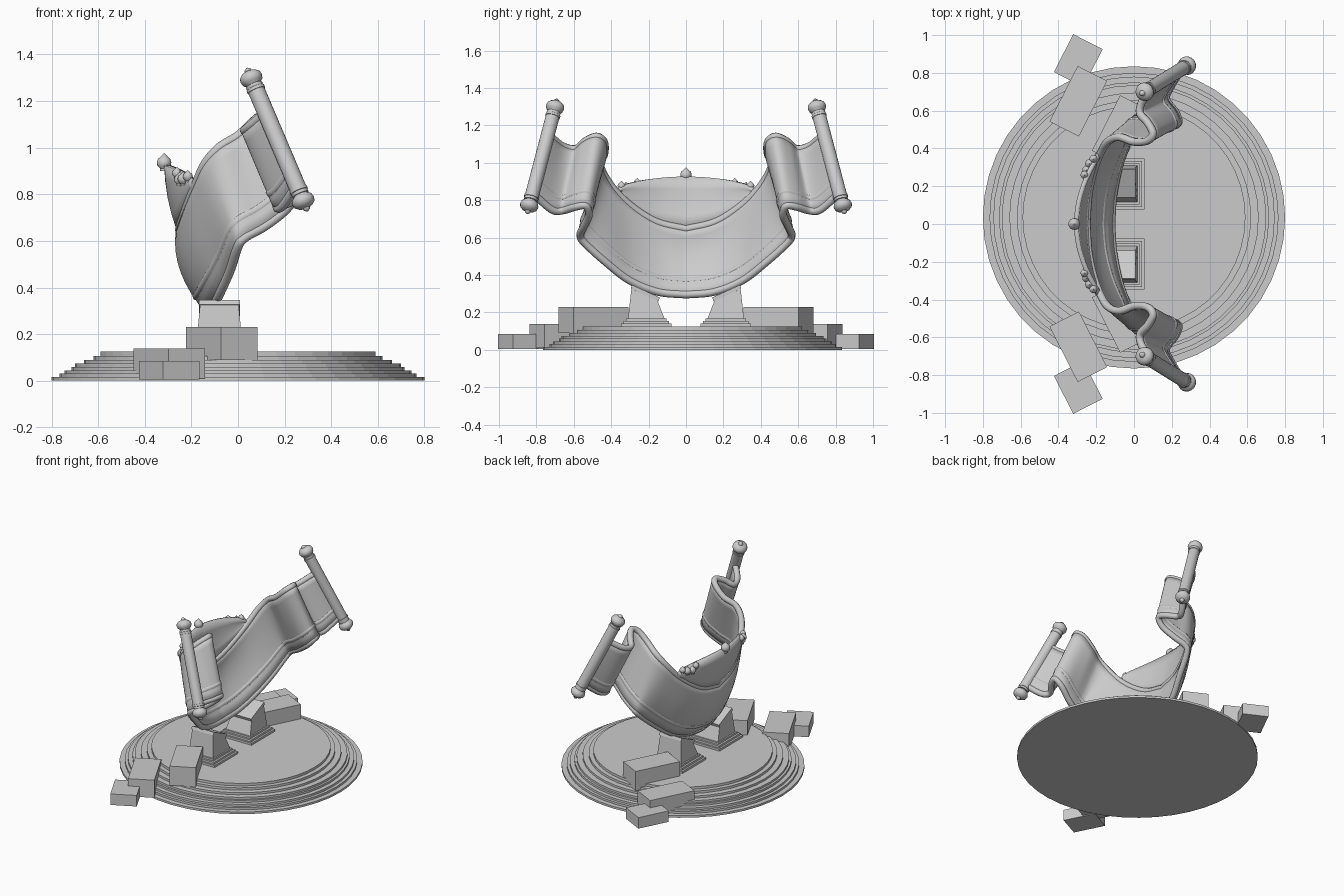
import bpy, bmesh, math
from mathutils import Vector as V, Matrix

if "Cube" in bpy.data.objects:
    bpy.data.objects.remove(bpy.data.objects["Cube"])

def add(name, verts, faces, smooth=True):
    me = bpy.data.meshes.new(name)
    me.from_pydata([tuple(v) for v in verts], [], faces)
    bm = bmesh.new(); bm.from_mesh(me)
    bmesh.ops.recalc_face_normals(bm, faces=bm.faces)
    bm.to_mesh(me); bm.free()
    ob = bpy.data.objects.new(name, me)
    bpy.context.collection.objects.link(ob)
    if smooth:
        bpy.ops.object.select_all(action='DESELECT')
        ob.select_set(True)
        bpy.context.view_layer.objects.active = ob
        bpy.ops.object.shade_smooth_by_angle(angle=math.radians(40))
    return ob

def lathe(name, profile, origin, axis=V((0, 0, 1)), n=20, smooth=True):
    """Spin (radius, height) points about an axis."""
    q = V((0, 0, 1)).rotation_difference(axis)
    vs = [origin + q @ V((r * math.cos(a), r * math.sin(a), h)) for r, h in profile
          for a in [2 * math.pi * i / n for i in range(n)]]
    fs = [[k * n + i, k * n + (i + 1) % n, (k + 1) * n + (i + 1) % n, (k + 1) * n + i]
          for k in range(len(profile) - 1) for i in range(n)]
    fs += [list(range(n)), list(range(len(vs) - n, len(vs)))]
    return add(name, vs, fs, smooth)

def spline(pts, steps=6):
    """Smooth curve through points (Catmull-Rom)."""
    p = [pts[0] * 2 - pts[1]] + pts + [pts[-1] * 2 - pts[-2]]
    out = []
    for i in range(1, len(p) - 2):
        a, b, c, d = p[i - 1:i + 3]
        for s in range(steps):
            t = s / steps
            out.append(0.5 * (2 * b + (c - a) * t + (2 * a - 5 * b + 4 * c - d) * t * t
                              + (3 * b - a - 3 * c + d) * t ** 3))
    return out + [pts[-1]]

def flip(p):
    return V((p.x, -p.y, p.z))

def mirrored(half):
    return [flip(p) for p in half[:0:-1]] + half

def sheet(name, rows, thick):
    n = len(rows[0])
    fs = [[k * n + i, k * n + i + 1, (k + 1) * n + i + 1, (k + 1) * n + i]
          for k in range(len(rows) - 1) for i in range(n - 1)]
    ob = add(name, [v for r in rows for v in r], fs)
    m = ob.modifiers.new("thickness", 'SOLIDIFY')
    m.thickness, m.offset = thick, 0
    return ob

def tube(name, pts, radius):
    cu = bpy.data.curves.new(name, 'CURVE')
    cu.dimensions, cu.bevel_depth, cu.bevel_resolution = '3D', radius, 2
    cu.use_fill_caps = True
    s = cu.splines.new('POLY')
    s.points.add(len(pts) - 1)
    for sp, p in zip(s.points, pts):
        sp.co = (*p, 1)
    ob = bpy.data.objects.new(name, cu)
    bpy.context.collection.objects.link(ob)

BOX = [[0, 1, 2, 3], [4, 5, 6, 7], [0, 1, 5, 4], [1, 2, 6, 5], [2, 3, 7, 6], [3, 0, 4, 7]]
SQ = [(-1, -1), (1, -1), (1, 1), (-1, 1)]

# stepped round base
tiers = [(.80, .015), (.765, .03), (.745, .045), (.715, .06), (.70, .075),
         (.66, .09), (.62, .107), (.59, .125)]
profile, z = [], 0
for r, top in tiers:
    profile += [(r, z), (r, top)]
    z = top
lathe("stepped_base", profile, V((0, .035, 0)), n=44, smooth=False)

# step blocks and pedestals on both sides
for side, tag in ((1, "right"), (-1, "left")):
    for i, (cx, cy, ln, z0, z1) in enumerate([(-.295, .865, .225, .005, .085),
                                              (-.295, .65, .33, .01, .138),
                                              (-.07, .495, .33, .09, .23)]):
        rot = Matrix.Rotation(math.radians(-27), 3, 'Z')
        vs = []
        for zz in (z0, z1):
            for sx, sy in SQ:
                p = rot @ V((sx * .0875, sy * ln / 2, 0))
                vs.append(V((p.x + cx, (p.y + cy) * side, zz)))
        add(f"step_block_{i + 1}_{tag}", vs, BOX, False)
    for i, (h, z0, z1) in enumerate([(.135, .12, .14), (.122, .14, .155), (.108, .155, .168)]):
        vs = [V((-.08 + sx * h, side * (.212 + sy * h), zz)) for zz in (z0, z1) for sx, sy in SQ]
        add(f"pedestal_plinth_{i + 1}_{tag}", vs, BOX, False)
    vs = [V((-.08 + sx * .098, side * (.212 + sy * .098), .165)) for sx, sy in SQ]
    vs += [V((-.08 + sx * .083, side * (.222 + sy * .07), .293 + sy * .032)) for sx, sy in SQ]
    add(f"pedestal_{tag}", vs, BOX, False)
    vs = [V((-.08 + sx * .088, side * (.222 + sy * .074 - dz * .4), .293 + sy * .034 + dz))
          for dz in (0, .02) for sx, sy in SQ]
    add(f"pedestal_cap_{tag}", vs, BOX, False)

# curved scroll wall: upper and lower edge for one half, mirrored
U = [(-.25, 0, .645), (-.24, .15, .68), (-.215, .27, .75), (-.18, .37, .84), (-.14, .435, .93),
     (-.08, .46, 1.0), (0, .435, 1.05), (.07, .44, 1.115), (.10, .48, 1.14), (.07, .54, 1.115),
     (.03, .59, 1.075), (.05, .66, 1.09), (.12, .735, 1.15)]
L = [(-.12, 0, .295), (-.11, .15, .31), (-.08, .30, .37), (-.035, .43, .47), (0, .545, .575),
     (.03, .565, .615), (.11, .545, .66), (.19, .52, .72), (.235, .535, .77), (.22, .59, .765),
     (.17, .66, .745), (.19, .72, .75), (.252, .823, .84)]
upper, lower = (mirrored(spline([V(p) for p in e])) for e in (U, L))

def wall_line(t, push=0):
    """Line along the wall at fraction t from upper to lower edge."""
    out = []
    for a, b in zip(upper, lower):
        fade = max(0, 1 - (a.y / .46) ** 2) if a.x < -.05 else 0
        p = a.lerp(b, t)
        p.x += -.045 * fade * 4 * t * (1 - t) + push
        out.append(p)
    return out

sheet("scroll_wall", [wall_line(i / 8) for i in range(9)], .034)
tube("upper_rim", upper, .021)
tube("lower_rim", lower, .021)
tube("lower_bead", wall_line(.80), .022)

# fan-shaped back panel above the middle of the wall
fan_low = [p for p in upper if abs(p.y) <= .375 and p.z < .86]
fan_top = []
for p in fan_low:
    k = min(1, abs(p.y) / .37)
    fan_top.append(V((-.305 + .125 * k ** 2, p.y, .84 + .085 * math.sqrt(max(0, 1 - k * k)))))
sheet("back_panel", [[a.lerp(b, i / 4) + V((-.012 * math.sin(math.pi * i / 4), 0, 0))
                      for a, b in zip(fan_low, fan_top)] for i in range(5)], .025)

# small finials on the back panel
def finial(name, pos, r):
    lathe(name, [(r * .55, -r * 1.2), (r * .55, -r * .9), (r * .95, -r * .45), (r, 0),
                 (r * .85, r * .45), (r * .45, r * .8), (r * .2, r * 1.05), (r * .02, r * 1.25)],
          V(pos), n=14)

finial("finial_centre", (-.317, 0, .938), .031)
for s in (1, -1):
    for i, (x, y, zz, r) in enumerate([(-.262, .26, .892, .021), (-.25, .285, .865, .024),
                                       (-.235, .32, .868, .024), (-.215, .345, .878, .021)]):
        finial(f"finial_{i + 1}_{'right' if s > 0 else 'left'}", (x, y * s, zz), r)

# scroll rods with turned knobs
knob = [(.022, -.062), (.04, -.058), (.04, -.045), (.026, -.038), (.028, -.03), (.044, -.018),
        (.05, 0), (.046, .016), (.032, .028), (.016, .034), (.014, .042), (.003, .05)]
top, bot = V((.057, .70, 1.297)), V((.28, .838, .772))
for f, tag in ((lambda p: p.copy(), "right"), (flip, "left")):
    a, b = f(top), f(bot)
    ax = (a - b).normalized()
    ln = (a - b).length
    lathe(f"rod_{tag}", [(.037, .03), (.037, ln - .03)], b, ax)
    lathe(f"rod_top_knob_{tag}", knob, a, ax)
    lathe(f"rod_bottom_knob_{tag}", knob, b, -ax)
